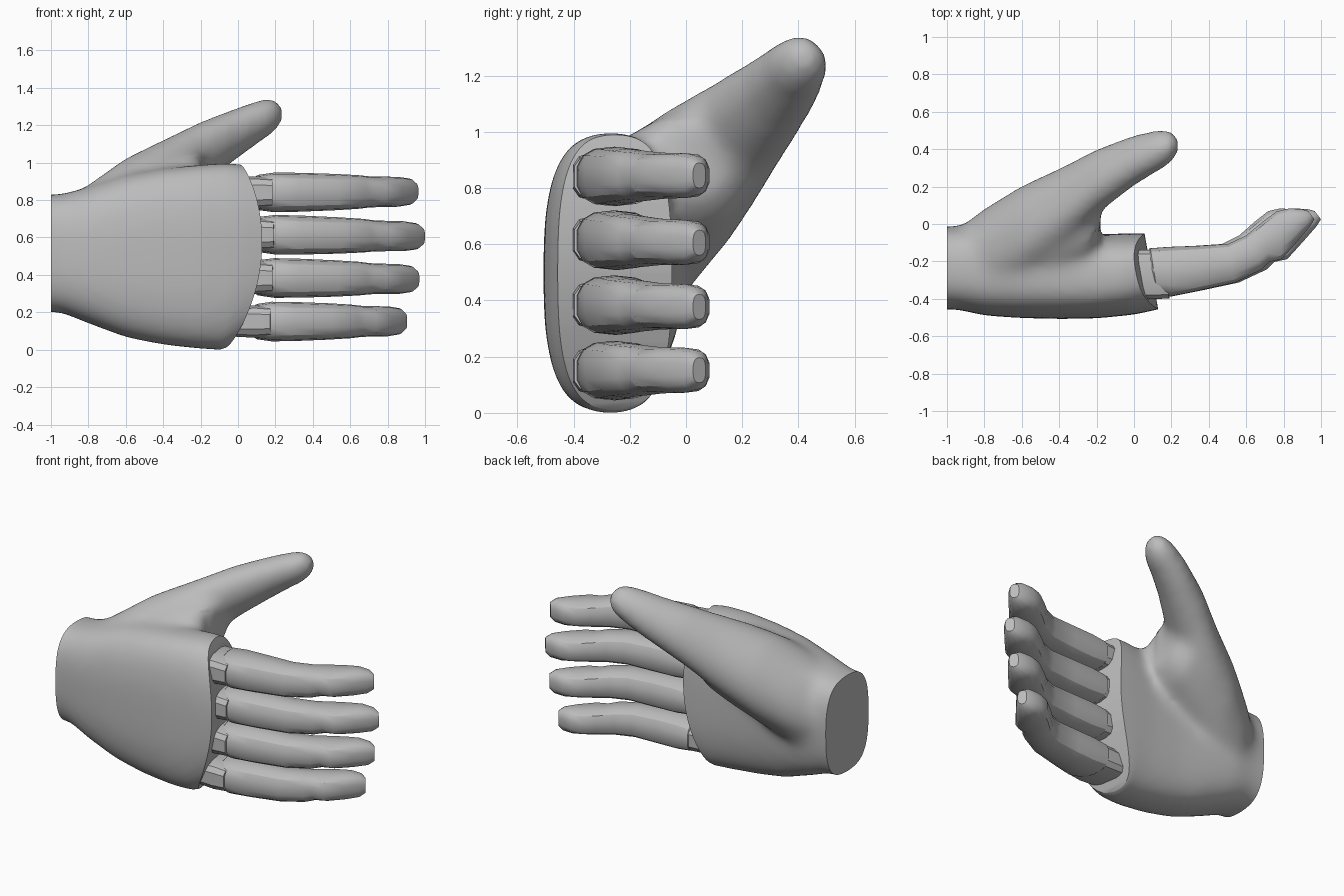
import bpy, bmesh, math
from mathutils import Vector

if "Cube" in bpy.data.objects:
    bpy.data.objects.remove(bpy.data.objects["Cube"])

grey = bpy.data.materials.new("plain_grey")
grey.use_nodes = True
GREY = (0.5, 0.5, 0.5, 1)
grey.diffuse_color = GREY
grey.node_tree.nodes["Principled BSDF"].inputs["Base Color"].default_value = GREY


def loft(bm, rows, sides, power):
    """Skin rounded rings; a row is back x, y, front x, y, low z, high z."""
    rings = []
    for xa, ya, xb, yb, low, high in rows:
        centre = Vector(((xa + xb) / 2, (ya + yb) / 2, (low + high) / 2))
        u = Vector(((xa - xb) / 2, (ya - yb) / 2, 0))
        v = Vector((0, 0, (high - low) / 2))
        ring = []
        for i in range(sides):
            t = 2 * math.pi * (i + 0.5) / sides
            c, s = math.cos(t), math.sin(t)
            c = math.copysign(abs(c) ** (2 / power), c)
            s = math.copysign(abs(s) ** (2 / power), s)
            ring.append(bm.verts.new(centre + u * c + v * s))
        rings.append(ring)
    for a, b in zip(rings, rings[1:]):
        for i in range(sides):
            j = (i + 1) % sides
            bm.faces.new((a[i], a[j], b[j], b[i]))
    bm.faces.new(rings[0][::-1])
    bm.faces.new(rings[-1])


def make_object(name, bm):
    bmesh.ops.recalc_face_normals(bm, faces=bm.faces)
    mesh = bpy.data.meshes.new(name)
    bm.to_mesh(mesh)
    bm.free()
    mesh.materials.append(grey)
    obj = bpy.data.objects.new(name, mesh)
    bpy.context.collection.objects.link(obj)
    return obj


def shade(obj, degrees):
    bpy.ops.object.select_all(action='DESELECT')
    obj.select_set(True)
    bpy.context.view_layer.objects.active = obj
    bpy.ops.object.shade_smooth_by_angle(angle=math.radians(degrees))


def geometry(faces):
    """The faces with their edges and vertices."""
    return list({v for f in faces for v in f.verts}) + \
        list({e for f in faces for e in f.edges}) + list(faces)


def cut_flat(bm, faces, x, direction):
    """Cut the faces off at x and close the hole."""
    result = bmesh.ops.bisect_plane(
        bm, geom=geometry(faces), plane_co=(x, 0, 0),
        plane_no=(direction, 0, 0), clear_outer=True)
    rim = [e for e in result["geom_cut"] if isinstance(e, bmesh.types.BMEdge)]
    return bmesh.ops.edgeloop_fill(bm, edges=rim)["faces"]


def thumb_part(v):
    return v.co.y > 0.0 or v.co.z > 1.03


# Palm and thumb web: x, back y, front y, low z, high z
palm = [(-1.1, -.01, -.46, .2, .83), (-.95, -.015, -.455, .2, .83),
        (-.8, -.01, -.49, .14, .87), (-.6, -.03, -.503, .065, .935),
        (-.4, -.05, -.508, .025, .97), (-.2, -.055, -.505, .003, .99),
        (0, -.05, -.485, -.003, 1), (.3, -.05, -.42, .02, .985)]
web = [(-.85, .02, -.3, .32, .85), (-.6, .14, -.33, .45, .98),
       (-.4, .2, -.28, .57, 1.04), (-.25, .23, -.2, .67, 1.07),
       (-.18, .16, -.12, .76, 1.04)]
# Thumb: x, centre y, centre z, radius
thumb = [(-.95, -.22, .55, .19), (-.8, -.165, .635, .25), (-.6, -.055, .765, .262),
         (-.4, .07, .895, .23), (-.2, .225, 1.045, .178), (0, .34, 1.16, .14),
         (.12, .39, 1.225, .117), (.19, .41, 1.25, .098), (.225, .42, 1.26, .07),
         (.242, .42, 1.26, .04)]

bm = bmesh.new()
for rows, power in ((palm, 2.9), (web, 2.2)):
    loft(bm, [(x, ya, x, yb, lo, hi) for x, ya, yb, lo, hi in rows], 40, power)
loft(bm, [(x, y + r, x, y - r, z - r, z + r) for x, y, z, r in thumb], 24, 2)
hand = make_object("palm_and_thumb", bm)

# Fuse palm, web and thumb into one skin and soften it
remesh = hand.modifiers.new("fuse", 'REMESH')
remesh.mode = 'VOXEL'
remesh.voxel_size = 0.02
deps = bpy.context.evaluated_depsgraph_get()
bm = bmesh.new()
bm.from_mesh(hand.evaluated_get(deps).to_mesh())
hand.modifiers.clear()
for _ in range(22):
    bmesh.ops.smooth_vert(bm, verts=bm.verts, factor=0.5,
                          use_axis_x=True, use_axis_y=True, use_axis_z=True)

# Cut the wrist flat, then the finger end without touching the thumb tip
END = 0.13
cut_flat(bm, bm.faces, -1, -1)
caps = cut_flat(bm, [f for f in bm.faces if not any(map(thumb_part, f.verts))], END, 1)

# Slice the end into strips so that it can curve
for k in range(1, 16):
    result = bmesh.ops.bisect_plane(bm, geom=geometry(caps), plane_co=(0, 0, k / 16),
                                    plane_no=(0, 0, 1))
    caps = [f for f in result["geom"] if isinstance(f, bmesh.types.BMFace)]
for v in bm.verts:
    if v.co.x > -0.3 and not thumb_part(v):
        w = (v.co.x + 0.3) / (END + 0.3)
        fade = min(1, max(0, -v.co.y / 0.05))
        v.co.x -= w * w * fade * (0.5 * (v.co.z - 0.58) ** 2 + 0.18 * (v.co.y + 0.46))
bmesh.ops.recalc_face_normals(bm, faces=bm.faces)
bm.to_mesh(hand.data)
bm.free()
shade(hand, 40)

# Fingers: back x, y, front x, y, half height
profile = [(.07, -.16, .1, -.32, .075), (.09, -.128, .13, -.37, .094),
           (.2, -.12, .2, -.39, .106), (.35, -.115, .34, -.362, .104),
           (.52, -.105, .56, -.315, .097), (.62, -.06, .71, -.245, .09),
           (.71, .012, .75, -.205, .083), (.79, .07, .82, -.19, .081),
           (.86, .085, .91, -.09, .08), (.93, .08, .975, -.015, .07),
           (.965, .07, 1, .025, .045)]
# Smaller knuckle block that joins a finger to the palm
knuckle = [(-.06, -.14, -.06, -.4, .08), (.1, -.135, .1, -.405, .088),
           (.21, -.135, .19, -.4, .08)]
fingers = [("index_finger", .84, .845, .965), ("middle_finger", .617, .605, 1),
           ("ring_finger", .385, .377, .97), ("little_finger", .15, .152, .905)]
for name, base, tip, reach in fingers:
    bm = bmesh.new()
    for part, sides, power in ((profile, 14, 2.7), (knuckle, 12, 3.5)):
        rows = []
        for xa, ya, xb, yb, half in part:
            z = base + (tip - base) * max(0, xa)
            rows.append((xa * reach, ya, xb * reach, yb, z - half, z + half))
        loft(bm, rows, sides, power)
    shade(make_object(name, bm), 32)
